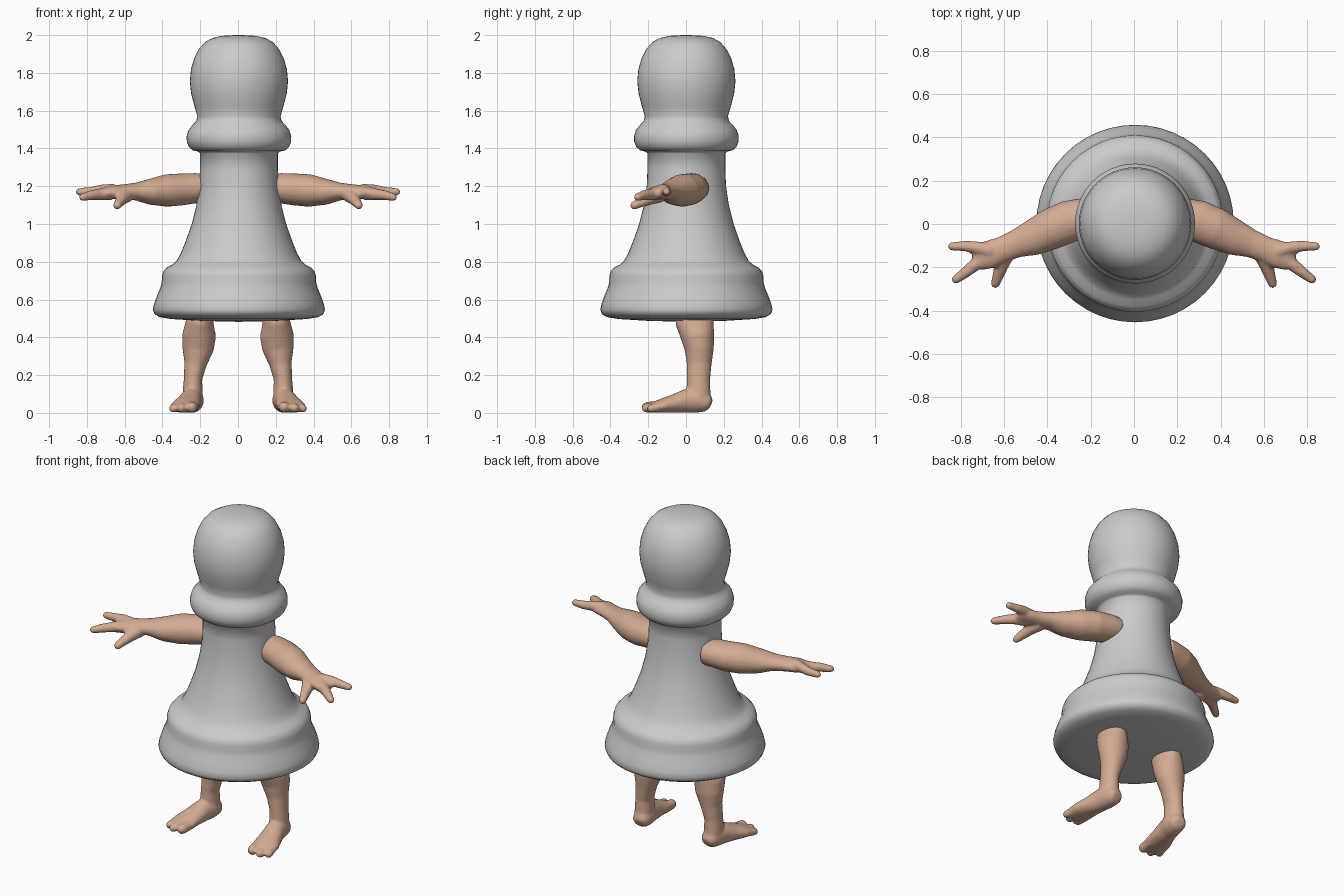
import bpy, bmesh
from math import cos, sin, pi
from mathutils import Vector


def make_object(name, bm):
    bmesh.ops.recalc_face_normals(bm, faces=bm.faces)
    for f in bm.faces:
        f.smooth = True
    me = bpy.data.meshes.new(name)
    bm.to_mesh(me)
    bm.free()
    ob = bpy.data.objects.new(name, me)
    bpy.context.collection.objects.link(ob)
    return ob


def loft(bm, sections, ref, n=20):
    """Closed tube through (centre, half width, half height) sections."""
    ref = Vector(ref)
    pts = [Vector(s[0]) for s in sections]
    rings = []
    for i, (_, w, h) in enumerate(sections):
        t = (pts[min(i + 1, len(pts) - 1)] - pts[max(i - 1, 0)]).normalized()
        side = t.cross(ref).normalized()
        up = side.cross(t)
        rings.append([bm.verts.new(pts[i] + side * w * cos(a) + up * h * sin(a))
                      for a in (2 * pi * k / n for k in range(n))])
    for r0, r1 in zip(rings, rings[1:]):
        for k in range(n):
            bm.faces.new((r0[k], r0[(k + 1) % n], r1[(k + 1) % n], r1[k]))
    bm.faces.new(rings[0][::-1])
    bm.faces.new(rings[-1])


def digit(bm, points, radii):
    """Finger or toe with a rounded tip."""
    secs = [(p, r, r) for p, r in zip(points, radii)]
    d = (Vector(points[-1]) - Vector(points[-2])).normalized()
    r = radii[-1]
    secs += [(Vector(points[-1]) + d * r * k, r * s, r * s)
             for k, s in ((0.5, 0.87), (0.85, 0.5), (0.98, 0.2))]
    loft(bm, secs, (0, 0, 1), 12)


def make_limb(name, bm):
    """Fuse the overlapping pieces into one skin and mirror it."""
    ob = make_object(name, bm)
    ob.data.materials.append(skin)
    rm = ob.modifiers.new("fuse", 'REMESH')
    rm.mode = 'VOXEL'
    rm.voxel_size = 0.008
    rm.use_smooth_shade = True
    sm = ob.modifiers.new("soften", 'SMOOTH')
    sm.factor = 0.5
    sm.iterations = 6
    mi = ob.modifiers.new("mirror", 'MIRROR')
    mi.use_mirror_merge = False
    return ob


skin = bpy.data.materials.new("skin")
skin.diffuse_color = (0.66, 0.41, 0.29, 1)

# Turned body: base, waist, collar and head in one profile (radius, height)
profile = [(0, .482), (.2, .487), (.36, .497), (.42, .507), (.447, .523), (.456, .545),
           (.45, .575), (.434, .62), (.417, .66), (.409, .69), (.408, .725), (.4, .75),
           (.382, .77), (.352, .785), (.33, .805), (.308, .845), (.282, .91), (.25, 1.0),
           (.225, 1.1), (.21, 1.2), (.206, 1.29), (.206, 1.375), (.218, 1.384),
           (.245, 1.39), (.265, 1.408), (.276, 1.435), (.277, 1.465), (.267, 1.497),
           (.245, 1.525), (.226, 1.545), (.22, 1.57), (.236, 1.625), (.253, 1.69),
           (.26, 1.755), (.254, 1.82), (.238, 1.875), (.213, 1.925), (.18, 1.963),
           (.14, 1.985), (.09, 1.996), (.045, 1.999), (0, 2.0)]
bm = bmesh.new()
vs = [bm.verts.new((r, 0, z)) for r, z in profile]
es = [bm.edges.new(p) for p in zip(vs, vs[1:])]
bmesh.ops.spin(bm, geom=vs + es, cent=(0, 0, 0), axis=(0, 0, 1),
               angle=2 * pi, steps=48, use_duplicate=False)
bmesh.ops.remove_doubles(bm, verts=bm.verts, dist=1e-4)
body = make_object("body", bm)
body.location = (0.005, 0.002, 0)

# Arms: forearm and palm, then two fingers and a thumb
bm = bmesh.new()
loft(bm, [((.165, .04, 1.19), .085, .073), ((.22, .03, 1.19), .092, .08),
          ((.30, .012, 1.183), .098, .085), ((.38, -.022, 1.177), .096, .086),
          ((.47, -.065, 1.17), .083, .068), ((.545, -.092, 1.172), .065, .046),
          ((.61, -.118, 1.17), .06, .04), ((.67, -.142, 1.168), .066, .036),
          ((.715, -.158, 1.163), .058, .029), ((.74, -.167, 1.16), .035, .018)], (0, 0, 1))
digit(bm, [(.66, -.125, 1.178), (.72, -.11, 1.18), (.78, -.102, 1.172), (.84, -.103, 1.17)],
      [.036, .03, .025, .02])
digit(bm, [(.67, -.16, 1.162), (.73, -.185, 1.158), (.78, -.225, 1.152), (.822, -.256, 1.142)],
      [.036, .031, .026, .021])
digit(bm, [(.59, -.135, 1.155), (.612, -.19, 1.135), (.63, -.245, 1.112), (.64, -.275, 1.098)],
      [.042, .034, .026, .022])
make_limb("arms", bm)

# Legs: calf and ankle, then the foot and its toes
bm = bmesh.new()
loft(bm, [((.195, .045, .56), .07, .095), ((.203, .045, .48), .074, .102),
          ((.206, .06, .41), .09, .09), ((.212, .07, .34), .084, .078),
          ((.225, .07, .26), .06, .066), ((.238, .066, .18), .049, .062),
          ((.24, .066, .10), .054, .064), ((.24, .066, .03), .05, .058)], (0, 1, 0))
loft(bm, [((.232, .132, .045), .03, .025), ((.234, .115, .053), .05, .048),
          ((.24, .06, .066), .06, .066), ((.252, 0, .063), .06, .063),
          ((.265, -.06, .05), .068, .05), ((.279, -.12, .039), .078, .039),
          ((.288, -.165, .03), .075, .03), ((.293, -.185, .026), .06, .024)], (0, 0, 1))
for x0, x1, y1, r in ((.237, .245, -.205, .03), (.285, .3, -.21, .025), (.325, .343, -.185, .023)):
    digit(bm, [(x0, -.12, .035), (x1, y1, r)], [r, r])
make_limb("legs", bm)
